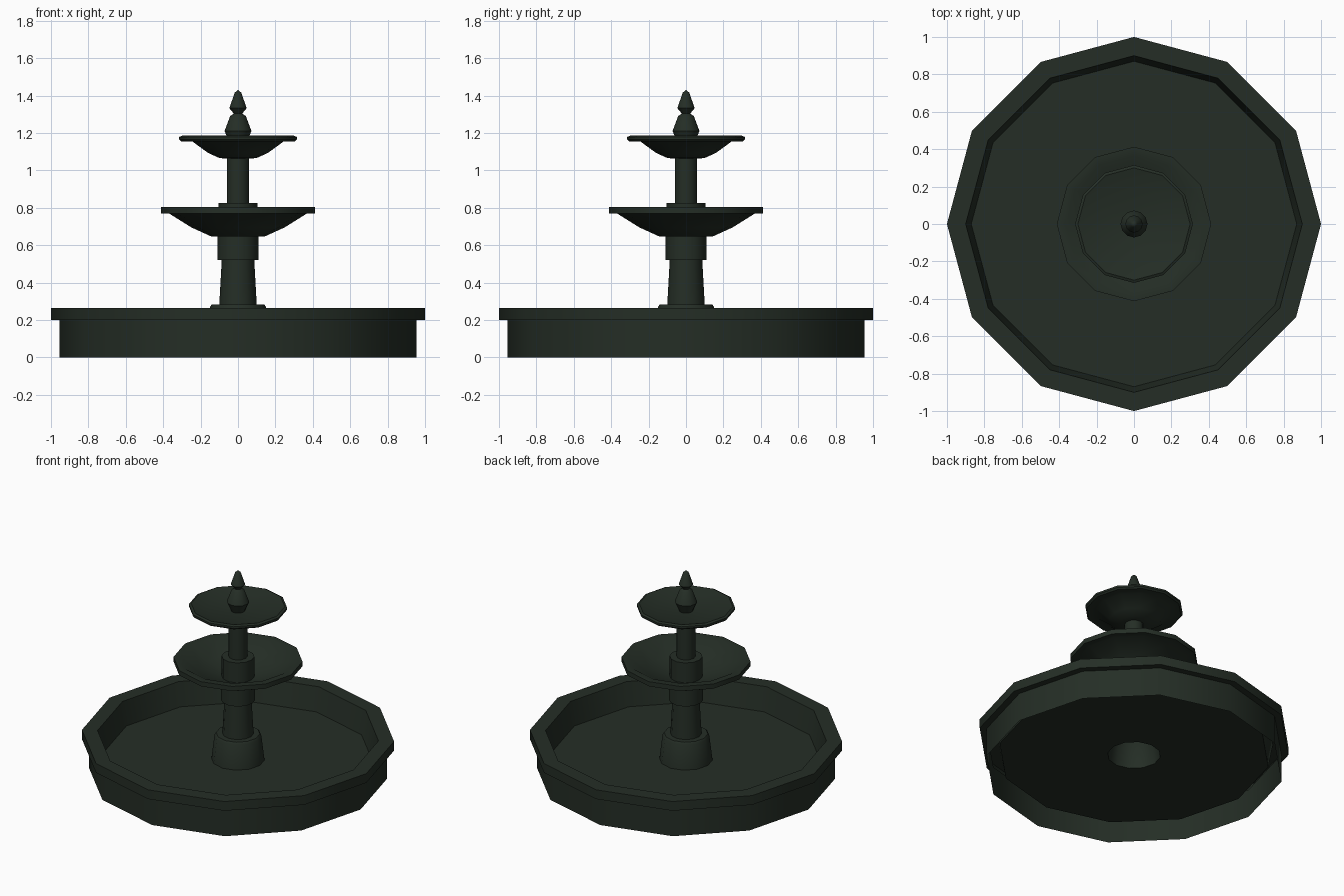
import bpy, bmesh, math

if "Cube" in bpy.data.objects:
    bpy.data.objects.remove(bpy.data.objects["Cube"])

SIDES = 12

stone = bpy.data.materials.new("dark green stone")
stone.diffuse_color = (0.018, 0.027, 0.019, 1)
stone.use_nodes = True
stone.node_tree.nodes["Principled BSDF"].inputs["Base Color"].default_value = stone.diffuse_color


def lathe(name, profile):
    """Spin an (r, z) profile round z; it runs up the outside, then inward over the top."""
    bm = bmesh.new()
    rings = []
    for r, z in profile:
        if r == 0:
            rings.append([bm.verts.new((0, 0, z))] * SIDES)
        else:
            rings.append([bm.verts.new((r * math.cos(math.tau * k / SIDES),
                                        r * math.sin(math.tau * k / SIDES), z))
                          for k in range(SIDES)])
    for a, b in zip(rings, rings[1:]):
        for k in range(SIDES):
            n = (k + 1) % SIDES
            corners = list(dict.fromkeys((a[k], a[n], b[n], b[k])))
            bm.faces.new(corners)
    mesh = bpy.data.meshes.new(name)
    bm.to_mesh(mesh)
    bm.free()
    mesh.materials.append(stone)
    obj = bpy.data.objects.new(name, mesh)
    bpy.context.collection.objects.link(obj)
    bpy.ops.object.select_all(action='DESELECT')
    obj.select_set(True)
    bpy.context.view_layer.objects.active = obj
    bpy.ops.object.shade_smooth_by_angle(angle=math.radians(40))
    return obj


# Pool: hollow underneath, overhanging rim, raised floor with a central opening
lathe("basin", [(0.955, 0), (0.955, 0.2), (1.0, 0.2), (1.0, 0.265),
                (0.9, 0.265), (0.87, 0.1), (0.17, 0.1)])

# Tapered foot, lower column and collar
lathe("pedestal", [(0.17, 0.1), (0.15, 0.27), (0.14, 0.283), (0.1, 0.283),
                   (0.087, 0.52), (0.11, 0.52), (0.11, 0.645)])

# Large bowl with the raised seat for the upper column
lathe("lower_bowl", [(0.11, 0.645), (0.14, 0.645), (0.25, 0.695), (0.37, 0.77),
                     (0.413, 0.77), (0.413, 0.803), (0.365, 0.803), (0.24, 0.725),
                     (0.105, 0.685), (0.105, 0.825), (0.06, 0.825)])

# Slim upper column
lathe("upper_column", [(0.06, 0.825), (0.06, 1.062)])

# Small shallow bowl
lathe("upper_bowl", [(0.06, 1.062), (0.1, 1.066), (0.16, 1.093), (0.245, 1.155),
                     (0.305, 1.155), (0.315, 1.165), (0.315, 1.178), (0.3, 1.185),
                     (0.2, 1.158), (0.045, 1.148)])

# Two-tier pointed top
lathe("finial", [(0.045, 1.148), (0.072, 1.21), (0.042, 1.29), (0.022, 1.303),
                 (0.046, 1.332), (0.018, 1.415), (0, 1.43)])
